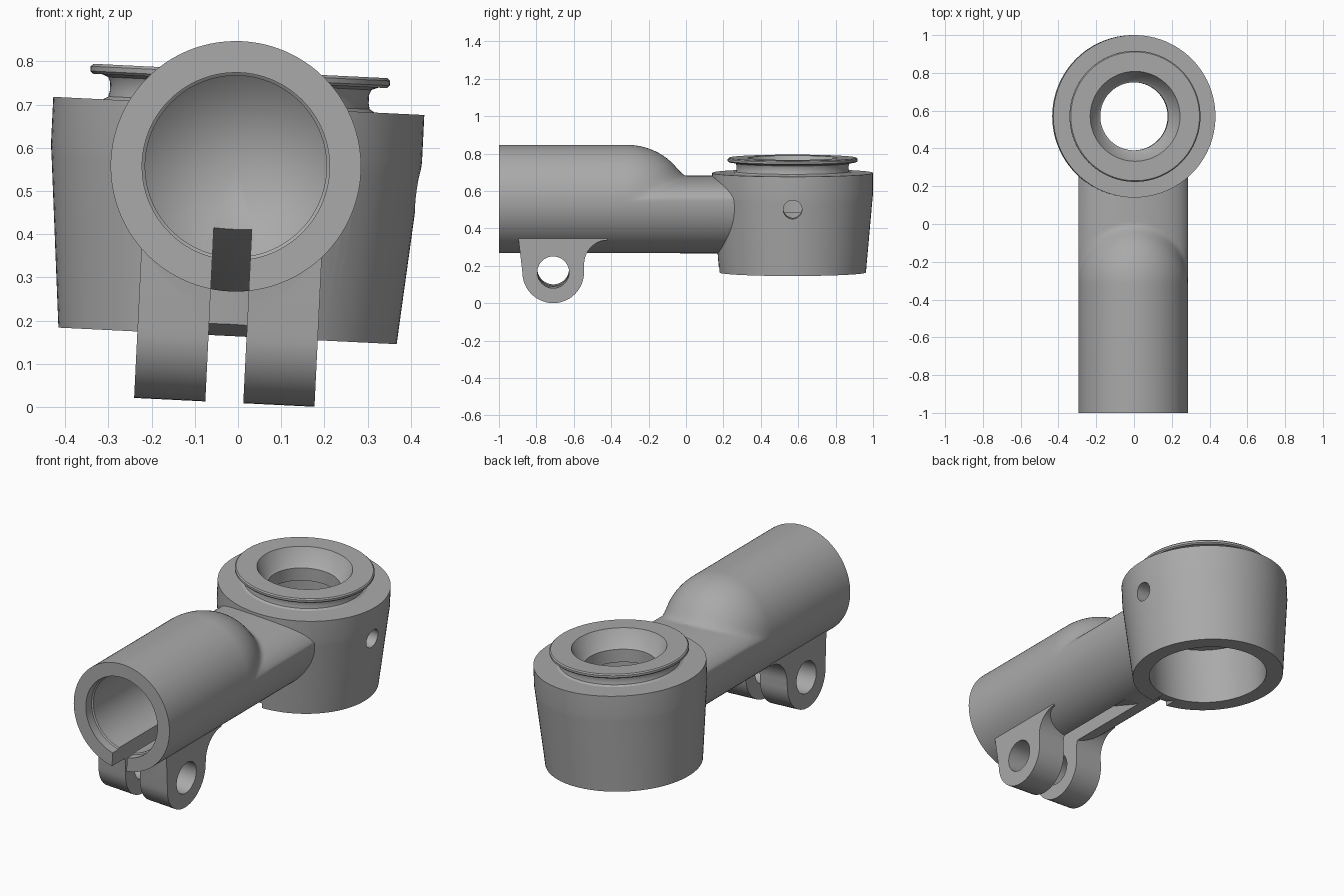
import bpy, bmesh, math
from mathutils import Matrix, Vector

cube = bpy.data.objects.get("Cube")
if cube:
    bpy.data.objects.remove(cube, do_unlink=True)

metal = bpy.data.materials.new("grey metal")
metal.use_nodes = True
GREY = (0.4, 0.4, 0.4, 1)
metal.diffuse_color = GREY
metal.node_tree.nodes["Principled BSDF"].inputs["Base Color"].default_value = GREY

R = 0.29          # tube radius
CUP_Y = 0.57      # socket centre
NECK = 0.125      # neck height above the tube axis


def finish(name, bm):
    bmesh.ops.remove_doubles(bm, verts=bm.verts, dist=1e-5)
    bmesh.ops.recalc_face_normals(bm, faces=bm.faces)
    me = bpy.data.meshes.new(name)
    bm.to_mesh(me)
    bm.free()
    me.materials.append(metal)
    ob = bpy.data.objects.new(name, me)
    bpy.context.collection.objects.link(ob)
    return ob


def lathe(name, profile, matrix, steps=96):
    """Solid of revolution from (radius, height) points, ends on the axis."""
    bm = bmesh.new()
    vs = [bm.verts.new((r, 0, z)) for r, z in profile]
    es = [bm.edges.new(p) for p in zip(vs, vs[1:])]
    bmesh.ops.spin(bm, geom=vs + es, cent=(0, 0, 0), axis=(0, 0, 1),
                   angle=math.tau, steps=steps)
    bmesh.ops.transform(bm, matrix=matrix, verts=bm.verts)
    return finish(name, bm)


def slab(name, outline, half):
    """Side outline of (y, z) points, extruded across x."""
    bm = bmesh.new()
    face = bm.faces.new([bm.verts.new((-half, y, z)) for y, z in outline])
    ext = bmesh.ops.extrude_face_region(bm, geom=[face])["geom"]
    bmesh.ops.translate(bm, vec=(2 * half, 0, 0),
                        verts=[v for v in ext if isinstance(v, bmesh.types.BMVert)])
    return finish(name, bm)


def combine(target, tool, op):
    tool.hide_render = True
    mod = target.modifiers.new(op, "BOOLEAN")
    mod.operation, mod.solver, mod.object = op, "EXACT", tool
    bpy.context.view_layer.objects.active = target
    bpy.ops.object.modifier_apply(modifier=mod.name)
    bpy.data.objects.remove(tool, do_unlink=True)


def dome(y):
    """Radius of the tube's rounded end."""
    t = min(max((y + 0.32) / 0.33, 0), 1)
    return R * math.sqrt(1 - t * t)


def section(y, n=96):
    """Round below, rounded end blended into the low neck above."""
    pts = []
    for i in range(n):
        a = math.tau * i / n
        x, z = R * math.cos(a), R * math.sin(a)
        if z > 0 and y > -0.32:
            low = NECK * math.sin(a)
            high = math.sqrt(max(dome(y) ** 2 - x * x, 0))
            k = 0.05 * min(1, (y + 0.32) / 0.2)
            h = max(k - abs(high - low), 0) / max(k, 1e-6)
            z = min(z, max(high, low) + h * h * k / 4)
        pts.append((x, y, z))
    return pts


# Tube, rounded shoulder and neck
bm = bmesh.new()
stations = [-1, -0.32] + [-0.32 + 0.015 * i for i in range(1, 26)] + [0.34]
rings = [[bm.verts.new(p) for p in section(y)] for y in stations]
for a, b in zip(rings, rings[1:]):
    for i in range(len(a)):
        j = (i + 1) % len(a)
        bm.faces.new((a[i], a[j], b[j], b[i]))
bm.faces.new(rings[0])
bm.faces.new(rings[-1])
body = finish("clamp_bracket", bm)

# Tapered socket with flanged top
at_cup = Matrix.Translation((0, CUP_Y, 0))
cup = lathe("socket", [
    (0, -0.393), (0.392, -0.393), (0.427, 0.0), (0.43, 0.03), (0.43, 0.14),
    (0.315, 0.14), (0.303, 0.147), (0.3, 0.16), (0.3, 0.18), (0.305, 0.192),
    (0.32, 0.198), (0.341, 0.198), (0.347, 0.204), (0.347, 0.215),
    (0.341, 0.221), (0, 0.221)], at_cup)
combine(body, cup, "UNION")

# Clamp lugs, one block that the slot later splits
pivot = Vector((-0.71, -0.382))
arc = [(pivot.x - 0.165 * math.cos(math.pi * i / 24),
        pivot.y - 0.165 * math.sin(math.pi * i / 24)) for i in range(25)]
fillet = [(-0.42 - 0.125 * math.cos(math.pi * i / 20),
           -0.34 + 0.13 * math.sin(math.pi * i / 20)) for i in range(11)]
lug = slab("clamp_lugs", [(-0.895, -0.15), (-0.895, -0.21)] + arc + fillet
           + [(-0.42, -0.15)], 0.209)
combine(body, lug, "UNION")

# Tube bore with conical bottom
along_y = Matrix.Rotation(-math.pi / 2, 4, "X")
combine(body, lathe("tube_bore", [
    (0, -1.1), (0.217, -1.1), (0.217, -0.95), (0.21, -0.945),
    (0.21, -0.48), (0, -0.3)], along_y), "DIFFERENCE")

# Socket bore and funnel mouth
combine(body, lathe("socket_bore", [
    (0, -0.5), (0.305, -0.5), (0.305, -0.085), (0.27, -0.085), (0.27, 0.06),
    (0.18, 0.06), (0.18, 0.13), (0.195, 0.14), (0.238, 0.221),
    (0.238, 0.3), (0, 0.3)], at_cup), "DIFFERENCE")

# Clamp slot with sloping roof
combine(body, slab("clamp_slot", [
    (-1.1, -0.7), (-1.1, -0.1), (-0.55, -0.1), (0.25, -0.393),
    (0.25, -0.7)], 0.044), "DIFFERENCE")

# Cross holes: clamp bolt and socket pin
across_x = Matrix.Rotation(math.pi / 2, 4, "Y")
combine(body, lathe("bolt_hole", [(0, -0.4), (0.085, -0.4), (0.085, 0.4), (0, 0.4)],
                    Matrix.Translation((0, pivot.x, pivot.y)) @ across_x, 48), "DIFFERENCE")
combine(body, lathe("pin_hole", [(0, 0.2), (0.05, 0.2), (0.05, 0.5), (0, 0.5)],
                    Matrix.Translation((0, CUP_Y, -0.036)) @ across_x, 32), "DIFFERENCE")

# Slight roll about the tube axis
body.data.transform(Matrix.Translation((-0.005, 0, 0.557))
                    @ Matrix.Rotation(math.radians(2.8), 4, "Y"))
bpy.ops.object.select_all(action="DESELECT")
body.select_set(True)
bpy.context.view_layer.objects.active = body
bpy.ops.object.shade_smooth_by_angle(angle=math.radians(30))
